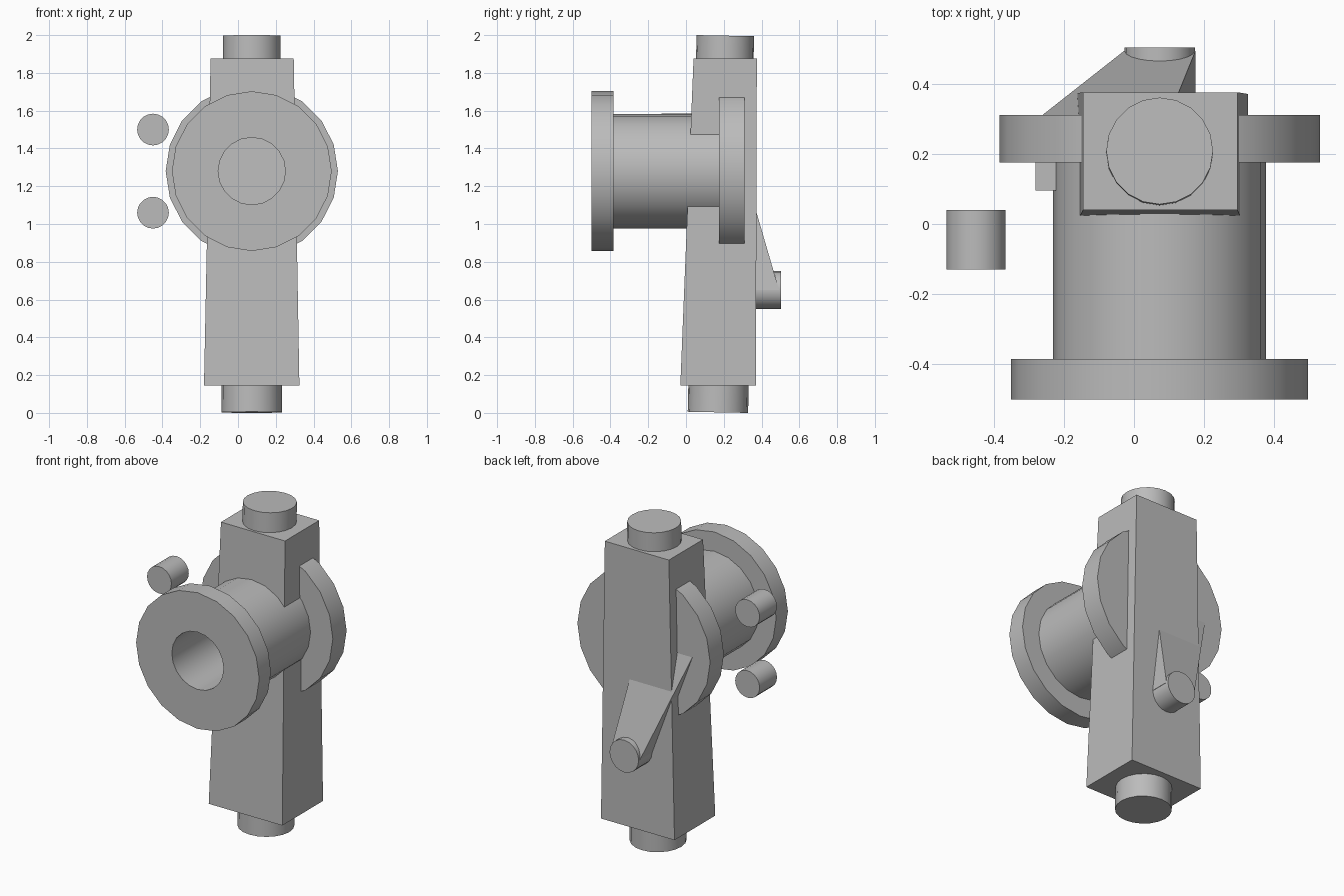
import bpy
import bmesh
import math
from mathutils import Vector

if "Cube" in bpy.data.objects:
    bpy.data.objects.remove(bpy.data.objects["Cube"], do_unlink=True)

grey = bpy.data.materials.new("plain grey")
grey.use_nodes = True
COLOUR = (0.5, 0.5, 0.5, 1)
grey.diffuse_color = COLOUR
grey.node_tree.nodes["Principled BSDF"].inputs["Base Color"].default_value = COLOUR

CX = 0.073      # shared centre line of post, spool and lever
HUB_Z = 1.28    # height of the spool axis


def finish(name, bm, smooth=False):
    bmesh.ops.recalc_face_normals(bm, faces=bm.faces)
    mesh = bpy.data.meshes.new(name)
    bm.to_mesh(mesh)
    bm.free()
    mesh.materials.append(grey)
    obj = bpy.data.objects.new(name, mesh)
    bpy.context.collection.objects.link(obj)
    if smooth:
        bpy.ops.object.select_all(action="DESELECT")
        obj.select_set(True)
        bpy.context.view_layer.objects.active = obj
        bpy.ops.object.shade_smooth_by_angle(angle=math.radians(30))
    return obj


def rod(name, start, end, r1, r2, sides=20):
    """Capped cylinder or cone between two points."""
    start, end = Vector(start), Vector(end)
    axis = end - start
    bm = bmesh.new()
    bmesh.ops.create_cone(bm, cap_ends=True, segments=sides,
                          radius1=r1, radius2=r2, depth=axis.length)
    turn = Vector((0, 0, 1)).rotation_difference(axis).to_matrix()
    for v in bm.verts:
        v.co = turn @ v.co + (start + end) / 2
    return finish(name, bm, True)


def frustum(name, low, high):
    """Block between two rectangles, each (x0, x1, y0, y1, z)."""
    bm = bmesh.new()
    rings = [[bm.verts.new(p) for p in ((x0, y0, z), (x1, y0, z), (x1, y1, z), (x0, y1, z))]
             for x0, x1, y0, y1, z in (low, high)]
    bm.faces.new(rings[0])
    bm.faces.new(rings[1])
    for i in range(4):
        j = (i + 1) % 4
        bm.faces.new((rings[0][i], rings[0][j], rings[1][j], rings[1][i]))
    return finish(name, bm)


def lathe(name, profile, sides=20):
    """Closed (radius, y) profile turned about the spool axis."""
    bm = bmesh.new()
    rings = []
    for i in range(sides):
        a = math.tau * i / sides
        rings.append([bm.verts.new((CX + r * math.cos(a), y, HUB_Z + r * math.sin(a)))
                      for r, y in profile])
    n = len(profile)
    for i in range(sides):
        a, b = rings[i], rings[(i + 1) % sides]
        for k in range(n):
            m = (k + 1) % n
            bm.faces.new((a[k], a[m], b[m], b[k]))
    return finish(name, bm, True)


# Tapered post and the rod running through it
frustum("post", (-0.18, 0.325, -0.03, 0.37, 0.145), (-0.145, 0.295, 0.04, 0.375, 1.877))
rod("post_rod", (CX, 0.169, 0.003), (CX, 0.208, 1.997), 0.16, 0.152)

# Hollow spool: front flange, barrel and rear flange
lathe("spool", [(0.178, -0.5), (0.423, -0.5), (0.423, -0.385), (0.303, -0.385),
                (0.303, 0.175), (0.456, 0.175), (0.456, 0.31), (0.178, 0.31)])

# Rear lever, narrow at its pin and widening upward
frustum("lever_arm", (-0.028, 0.175, 0.29, 0.493, 0.65), (-0.28, 0.095, 0.095, 0.295, 1.33))
rod("lever_pin", (CX, 0.25, 0.65), (CX, 0.503, 0.65), 0.1, 0.1)

# Two separate pegs beside the spool
for label, z in (("upper", 1.5), ("lower", 1.06)):
    rod(label + "_peg", (-0.45, -0.13, z), (-0.45, 0.04, z), 0.084, 0.084)
